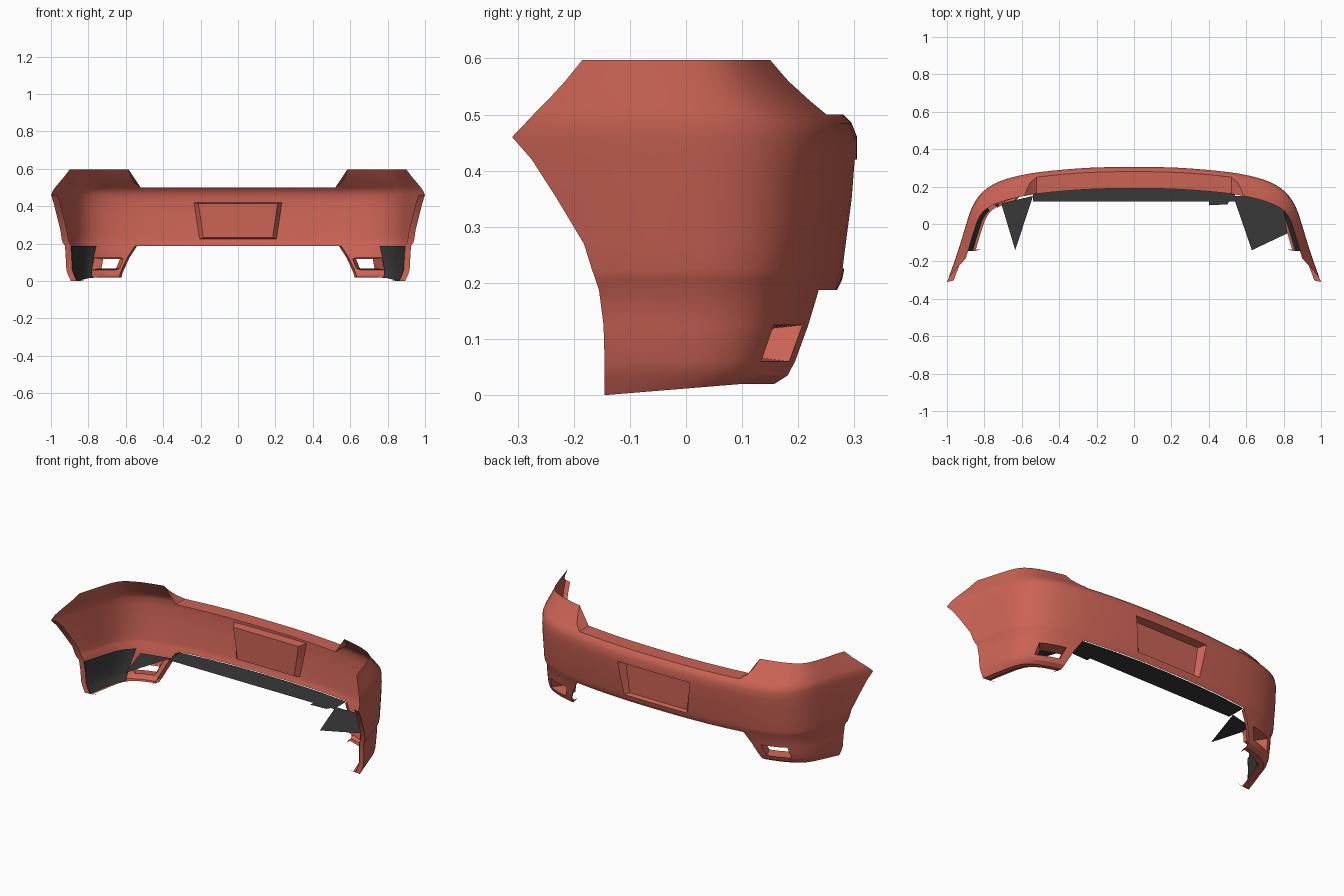
import bpy, bmesh, math
from mathutils import Vector, geometry

if "Cube" in bpy.data.objects:
    bpy.data.objects.remove(bpy.data.objects["Cube"])


def material(name, rgb):
    m = bpy.data.materials.new(name)
    m.diffuse_color = (*rgb, 1)
    m.use_nodes = True
    m.node_tree.nodes["Principled BSDF"].inputs["Base Color"].default_value = m.diffuse_color
    return m


RED = material("red_paint", (0.6, 0.125, 0.09))
DARK = material("dark_plastic", (0.04, 0.04, 0.042))

# Plan outline of the bumper, centre to wheel-arch tip
PLAN = [(0, .305), (.25, .3), (.5, .278), (.65, .25), (.75, .213), (.82, .16),
        (.865, .09), (.897, 0), (.927, -.1), (.96, -.2), (1.0, -.312)]


def smooth_plan():
    p = [Vector(q) for q in PLAN]
    p = [Vector((-.25, .3))] + p + [2 * p[-1] - p[-2]]
    out = []
    for i in range(1, len(p) - 2):
        a, b, c, d = p[i - 1:i + 3]
        for k in range(10):
            t = k / 10
            out.append(.5 * (2 * b + (c - a) * t + (2 * a - 5 * b + 4 * c - d) * t * t
                             + (3 * b - a - 3 * c + d) * t ** 3))
    return out + [p[-2]]


BASE = smooth_plan()


def level(dr, ds):
    """Plan outline pulled inward by dr at the rear and ds at the sides."""
    out = []
    for i, p in enumerate(BASE):
        t = (BASE[min(i + 1, len(BASE) - 1)] - BASE[max(i - 1, 0)]).normalized()
        n = Vector((-t.y, t.x))
        out.append(Vector((p.x - ds * abs(n.x), p.y - dr * n.y)))
    out[0].x = 0
    return out + [out[-1] + (out[-1] - out[-2]) * 3]


def at_x(pl, x):
    for a, b in zip(pl, pl[1:]):
        if b.x >= x:
            return a.lerp(b, (x - a.x) / (b.x - a.x))


def span(pl, xs, ye, n):
    """Even points along the outline from x = xs to y = ye."""
    pts = [at_x(pl, xs)]
    for a, b in zip(pl, pl[1:]):
        if b.x <= xs + 1e-5:
            continue
        if b.y <= ye:
            pts.append(a.lerp(b, (ye - a.y) / (b.y - a.y)))
            break
        pts.append(b)
    cum = [0]
    for a, b in zip(pts, pts[1:]):
        cum.append(cum[-1] + (b - a).length)
    out, j = [], 0
    for i in range(n + 1):
        s = cum[-1] * i / n
        while j < len(pts) - 2 and cum[j + 1] < s:
            j += 1
        out.append(pts[j].lerp(pts[j + 1], (s - cum[j]) / max(cum[j + 1] - cum[j], 1e-9)))
    return out


# height, rear inset, side inset, inner x, wheel-arch y
ROWS = [(.597, .115, .045, .585, -.185), (.56, .085, .03, .575, -.215),
        (.525, .05, .014, .555, -.247), (.5, .025, .005, .52, -.272),
        (.485, .01, 0, .51, -.286), (.46, 0, 0, .51, -.31), (.42, 0, 0, .51, -.275),
        (.35, .006, .001, .51, -.23), (.27, .017, .003, .51, -.182),
        (.225, .023, .004, .515, -.168), (.205, .027, .007, .53, -.161),
        (.187, .036, .017, .54, -.155), (.125, .048, .017, .58, -.147),
        (.06, .066, .018, .61, -.145), (.035, .077, .025, .62, -.145),
        (.02, .1, .04, .622, -.145), (.022, .125, .085, .625, -.143)]
N = 22


def make(name, bm, mat, mirror=True):
    bmesh.ops.remove_doubles(bm, verts=bm.verts, dist=.0004)
    bmesh.ops.recalc_face_normals(bm, faces=bm.faces)
    far = max(bm.faces, key=lambda f: f.calc_center_median().y)
    if far.normal.y < 0:
        bmesh.ops.reverse_faces(bm, faces=bm.faces)
    me = bpy.data.meshes.new(name)
    bm.to_mesh(me)
    bm.free()
    me.materials.append(mat)
    me.shade_smooth()
    me.set_sharp_from_angle(angle=math.radians(32))
    ob = bpy.data.objects.new(name, me)
    bpy.context.collection.objects.link(ob)
    if mirror:
        ob.modifiers.new("mirror", 'MIRROR').use_clip = True
    return ob


def strip(bm, grid, skip=lambda r, c: False):
    g = [[bm.verts.new(p) for p in row] for row in grid]
    for r in range(len(g) - 1):
        for c in range(len(g[0]) - 1):
            if not skip(r, c):
                bm.faces.new((g[r][c], g[r][c + 1], g[r + 1][c + 1], g[r + 1][c]))


def corner_row(row, extra=0, rows_flange=True):
    z, dr, ds, xs, ye = row
    pts = []
    for p in span(level(dr + extra, ds + extra), xs, ye, N):
        drop = .02 * min(1, max(0, (.1 - p.y) / .245)) if z < .03 else 0
        pts.append(Vector((p.x, p.y, z - drop)))
    return pts


# Bumper shell: corners with a window for the lamp
bm = bmesh.new()
corner = [corner_row(r) for r in ROWS]
strip(bm, corner, lambda r, c: r == 12 and 2 <= c < 8)

# Wheel-arch return flange
strip(bm, [[row[-1], row[-1] + Vector((-.035, .008, 0))] for row in corner[5:]])

# Return along the inner end of each lower corner
strip(bm, [[row[0], row[0] + Vector((.012, -.03, 0))] for row in corner[11:]])

# Lamp pocket walls
top, low = corner[12][2:9], corner[13][2:9]
ring = top + low[::-1]
mid = sum(ring, Vector()) / len(ring)
inner = [mid + (p - mid) * .78 + Vector((-.035, -.055, 0)) for p in ring]
strip(bm, [ring + ring[:1], inner + inner[:1]])

# Centre section with the plate recess opening
centre = []
for z, dr, ds, xs, ye in ROWS[3:12]:
    edge = .205 + .03 * (z - .22) / .2
    xs_list = [0, edge / 3, edge * 2 / 3, edge, .29, .36, .44, xs]
    centre.append([at_x(level(dr, ds), x).to_3d() + Vector((0, 0, z)) for x in xs_list])
strip(bm, centre, lambda r, c: 3 <= r < 6 and c < 3)

# Plate recess: sloping walls and flat back
opening = [row[:4] for row in centre[3:7]]
back = [[Vector((p.x * .9, .258, .325 + (p.z - .325) * .93)) for p in row] for row in opening]
strip(bm, back)
for o, b in ((opening[0], back[0]), (opening[-1], back[-1]),
             ([r[3] for r in opening], [r[3] for r in back])):
    strip(bm, [o, b])

# Top ledge and the small wall rising to each corner
ledge = [Vector((p.x, at_x(level(.115, 0), p.x).y, .5)) for p in centre[0]]
strip(bm, [centre[0], ledge])
for a, b in zip(corner[:3], corner[1:4]):
    bm.faces.new([bm.verts.new(p) for p in (a[0], b[0], ledge[-1])])
make("bumper_shell", bm, RED)

# Dark liner inside the lower corners
bm = bmesh.new()
liner = [corner_row(r, .03) for r in ROWS[11:16]]
strip(bm, liner, lambda r, c: c < 9)
make("corner_liner", bm, DARK)

# Flat undertray
bm = bmesh.new()
far = [Vector((x, at_x(level(.04, 0), x).y, .186)) for x in (0, .18, .36, .54)]
strip(bm, [far, [Vector((p.x, .12, .186)) for p in far]])
make("undertray", bm, DARK)


# Flat gussets and tab, different left and right
def plate(name, pts, z):
    bm = bmesh.new()
    bm.faces.new([bm.verts.new((x, y, z)) for x, y in pts])
    make(name, bm, DARK, False)


plate("left_gusset", [(-.71, .11), (-.635, -.14), (-.54, .15)], .184)
plate("right_gusset", [(.53, .15), (.63, -.14), (.82, -.05), (.8, .08), (.7, .15)], .184)
plate("undertray_tab", [(.4, .1), (.5, .105), (.52, .14), (.4, .14)], .182)
